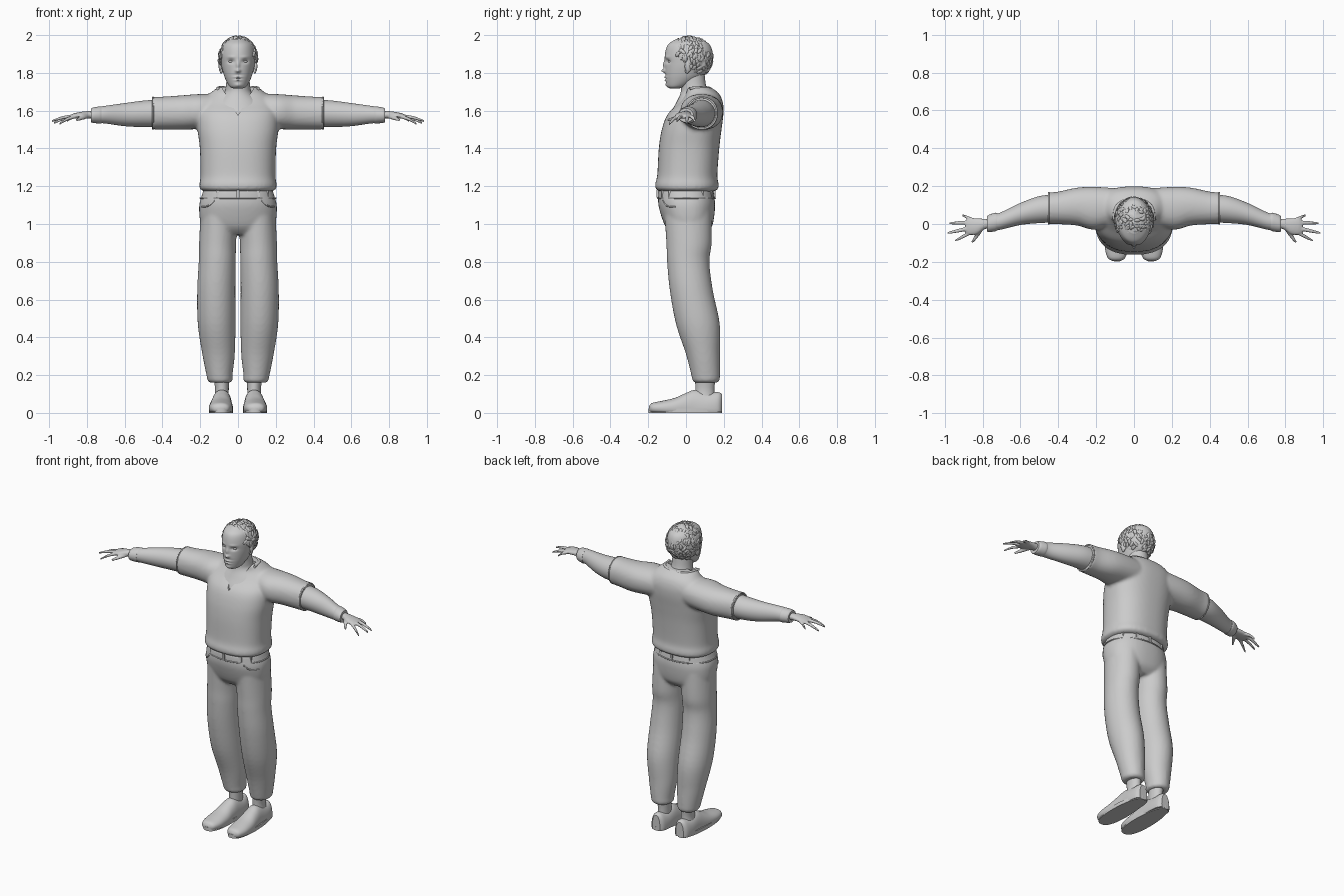
import bpy, bmesh, math, random
from mathutils import Vector, Matrix, noise

random.seed(4)
cube = bpy.data.objects.get("Cube")
if cube:
    bpy.data.objects.remove(cube)

grey = bpy.data.materials.new("plain grey")
grey.use_nodes = True
COLOUR = (0.6, 0.6, 0.6, 1)
grey.diffuse_color = COLOUR
grey.node_tree.nodes["Principled BSDF"].inputs["Base Color"].default_value = COLOUR


def catmull(a, b, c, d, t):
    return [0.5 * (2 * q + (r - p) * t + (2 * p - 5 * q + 4 * r - s) * t * t
                   + (3 * q - p - 3 * r + s) * t ** 3) for p, q, r, s in zip(a, b, c, d)]


def loft(bm, axis, rings, n=40, steps=5, power=2.0):
    """Skin smooth rings (x, y, z, radius a, radius b) set square to an axis."""
    pts = [rings[0]] + list(rings) + [rings[-1]]
    path = [catmull(*pts[i:i + 4], k / steps) for i in range(len(rings) - 1) for k in range(steps)]
    path.append(rings[-1])
    loops = []
    for x, y, z, a, b in path:
        loop = []
        for i in range(n):
            c, s = math.cos(math.tau * i / n), math.sin(math.tau * i / n)
            u = a * math.copysign(abs(c) ** (2 / power), c)
            v = b * math.copysign(abs(s) ** (2 / power), s)
            offset = {"x": (0, u, v), "y": (u, 0, v), "z": (u, v, 0)}[axis]
            loop.append(bm.verts.new(Vector((x, y, z)) + Vector(offset)))
        loops.append(loop)
    for p, q in zip(loops, loops[1:]):
        for i in range(n):
            bm.faces.new((p[i], p[(i + 1) % n], q[(i + 1) % n], q[i]))
    bm.faces.new(loops[0])
    bm.faces.new(loops[-1])


def ball(bm, centre, size, sub=3, turn=Matrix()):
    m = Matrix.Translation(centre) @ turn @ Matrix.Diagonal((*size, 1))
    bmesh.ops.create_icosphere(bm, subdivisions=sub, radius=1, matrix=m)


def box(bm, centre, size):
    m = Matrix.Translation(centre) @ Matrix.Diagonal((*size, 1))
    bmesh.ops.create_cube(bm, size=1, matrix=m)


def finish(name, bm, mirror=False, voxel=0, smooth=0, cutter=None, angle=40):
    """Turn the bmesh into an object, blend its pieces and bake its modifiers."""
    bmesh.ops.recalc_face_normals(bm, faces=bm.faces)
    mesh = bpy.data.meshes.new(name)
    bm.to_mesh(mesh)
    bm.free()
    ob = bpy.data.objects.new(name, mesh)
    bpy.context.collection.objects.link(ob)
    if mirror:
        ob.modifiers.new("mirror", "MIRROR").use_mirror_merge = False
    if voxel:
        m = ob.modifiers.new("blend", "REMESH")
        m.mode, m.voxel_size = "VOXEL", voxel
    if smooth:
        m = ob.modifiers.new("soften", "SMOOTH")
        m.factor, m.iterations = 0.5, smooth
    if cutter:
        m = ob.modifiers.new("cut", "BOOLEAN")
        m.operation, m.object, m.solver = "DIFFERENCE", cutter, "EXACT"
    dg = bpy.context.evaluated_depsgraph_get()
    ob.data = bpy.data.meshes.new_from_object(ob.evaluated_get(dg))
    ob.modifiers.clear()
    ob.data.materials.clear()
    ob.data.materials.append(grey)
    bpy.ops.object.select_all(action="DESELECT")
    ob.select_set(True)
    bpy.context.view_layer.objects.active = ob
    bpy.ops.object.shade_smooth_by_angle(angle=math.radians(angle))
    return ob


def tube(name, points, radius, cyclic=False, mirror=False):
    """Thin smooth piping through a few points."""
    cu = bpy.data.curves.new(name, "CURVE")
    cu.dimensions, cu.bevel_depth, cu.use_fill_caps = "3D", radius, True
    sp = cu.splines.new("BEZIER")
    sp.bezier_points.add(len(points) - 1)
    for bp, co in zip(sp.bezier_points, points):
        bp.co = co
        bp.handle_left_type = bp.handle_right_type = "AUTO"
    sp.use_cyclic_u = cyclic
    temp = bpy.data.objects.new(name, cu)
    bm = bmesh.new()
    bm.from_mesh(temp.to_mesh())
    temp.to_mesh_clear()
    bpy.data.objects.remove(temp)
    return finish(name, bm, mirror)


# Sweater: torso blended with short wide sleeves, then cut with a V neck
bm = bmesh.new()
bmesh.ops.create_cone(bm, cap_ends=True, segments=3, radius1=1, radius2=1, depth=1)
corners = [(0, 1.575), (0.118, 1.78), (-0.118, 1.78)]
low = sorted((v for v in bm.verts if v.co.z < 0), key=lambda v: math.atan2(v.co.y, v.co.x))
high = sorted((v for v in bm.verts if v.co.z > 0), key=lambda v: math.atan2(v.co.y, v.co.x))
for verts, y in ((low, -0.4), (high, 0.07)):
    for v, (x, z) in zip(verts, corners):
        v.co = (x, y, z)
cutter = finish("neck_cutter", bm)
cutter.hide_render = True

bm = bmesh.new()
loft(bm, "z", [(0, .005, 1.172, .18, .145), (0, .005, 1.188, .203, .166), (0, .005, 1.215, .204, .167),
               (0, .007, 1.26, .198, .159), (0, .016, 1.4, .202, .16), (0, .03, 1.5, .214, .158),
               (0, .05, 1.58, .215, .148), (0, .078, 1.64, .2, .118), (0, .085, 1.69, .15, .09),
               (0, .06, 1.725, .106, .07)], n=56, power=2.4)
loft(bm, "x", [(.05, .1, 1.605, .085, .085), (.2, .083, 1.596, .113, .092), (.3, .092, 1.59, .1, .091),
               (.4, .085, 1.587, .086, .087), (.455, .083, 1.587, .084, .087)], power=2.2)
finish("sweater", bm, True, .01, 5, cutter)
bpy.data.objects.remove(cutter)
tube("neckline_trim", [(-.108, .02, 1.718), (-.085, .1, 1.722), (0, .128, 1.716), (.085, .1, 1.722),
                       (.108, .02, 1.718)], .008)
ring = [(.45, .083 + .081 * math.cos(a), 1.587 + .083 * math.sin(a)) for a in
        [math.tau * i / 16 for i in range(16)]]
tube("sleeve_edge", ring, .005, True, True)

# Neck and upper chest seen in the neckline
bm = bmesh.new()
loft(bm, "z", [(0, .03, 1.5, .18, .14), (0, .05, 1.58, .17, .136), (0, .062, 1.64, .14, .115),
               (0, .05, 1.69, .078, .08), (0, .04, 1.73, .064, .067), (0, .03, 1.8, .06, .068)])
finish("neck", bm)

# Lower arms with a loose cuff
bm = bmesh.new()
loft(bm, "x", [(.4, .083, 1.587, .074, .074), (.5, .076, 1.583, .071, .07), (.6, .053, 1.579, .058, .061),
               (.7, .017, 1.579, .046, .047), (.735, .01, 1.577, .043, .043)])
loft(bm, "x", [(.722, .012, 1.577, .046, .045), (.735, .01, 1.577, .049, .045),
               (.765, .003, 1.576, .046, .041), (.777, 0, 1.575, .04, .037)])
finish("lower_arm", bm, True)

# Hands: flat palm blended with spread fingers and thumb
bm = bmesh.new()
loft(bm, "x", [(.75, .003, 1.576, .025, .022), (.79, 0, 1.578, .028, .02), (.83, -.012, 1.576, .042, .018),
               (.87, -.014, 1.571, .044, .014), (.89, -.014, 1.567, .034, .009)], n=24)
for y0, x1, y1, z1 in ((.02, .905, .046, 1.545), (.008, .975, .004, 1.535),
                       (-.018, .985, -.048, 1.545), (-.038, .945, -.088, 1.53)):
    root, tip = Vector((.85, y0, 1.572)), Vector((x1, y1, z1))
    mid = root.lerp(tip, .55) + Vector((0, 0, .007))
    loft(bm, "x", [(*root, .011, .011), (*mid, .0105, .009), (*tip, .006, .006)], n=12)
loft(bm, "y", [(.8, -.015, 1.572, .014, .013), (.825, -.055, 1.562, .013, .011),
               (.855, -.098, 1.55, .007, .007)], n=12)
finish("hand", bm, True, .005, 2)

# Trousers: hips blended with two legs
bm = bmesh.new()
loft(bm, "z", [(0, .015, .945, .12, .085), (0, .014, .99, .192, .125), (0, .005, 1.09, .206, .149),
               (0, .001, 1.15, .192, .148), (0, 0, 1.185, .182, .144)], n=56, power=2.3)
loft(bm, "z", [(.1, .01, 1.06, .098, .125), (.108, .016, .9, .098, .12), (.11, .012, .8, .098, .112),
               (.115, .028, .65, .101, .114), (.113, .063, .47, .1, .116), (.103, .09, .31, .086, .09),
               (.098, .104, .2, .069, .076), (.095, .106, .172, .066, .072), (.095, .106, .16, .055, .06)])
finish("trousers", bm, True, .01, 4)

# Belt loops and pocket seams
bm = bmesh.new()
for a in (35, 62, 90, 125, 235, 270, 305, 325):
    c, s = math.cos(math.radians(a)), math.sin(math.radians(a))
    box(bm, (.189 * c, .149 * s, 1.16), (.014, .014, .04))
finish("belt_loops", bm)
tube("waistband_seam", [(.2 * math.cos(a), .002 + .152 * math.sin(a), 1.137) for a in
                        [math.tau * i / 16 for i in range(16)]], .004, True)
tube("pocket_seam", [(.125, -.122, 1.125), (.155, -.104, 1.098), (.194, -.055, 1.09)], .004, mirror=True)

# Ankles, shoes and soles
bm = bmesh.new()
loft(bm, "z", [(.09, .1, .05, .04, .055), (.085, .1, .12, .036, .05), (.09, .102, .2, .042, .056)])
finish("ankle", bm, True)
bm = bmesh.new()
loft(bm, "y", [(.093, -.196, .022, .018, .012), (.093, -.18, .025, .045, .027), (.092, -.13, .025, .061, .038),
               (.09, -.06, .025, .063, .054), (.088, .0, .025, .058, .08), (.086, .05, .025, .055, .097),
               (.086, .12, .025, .054, .083), (.086, .17, .025, .046, .085), (.086, .19, .025, .028, .075)],
     power=2.2)
for v in bm.verts:
    v.co.z = max(v.co.z, .004)
finish("shoe", bm, True)
bm = bmesh.new()
rim = []
for i in range(40):
    a = math.tau * i / 40
    y = -.004 + .195 * math.sin(a)
    rim.append(bm.verts.new((.09 + (.062 - .03 * y) * math.copysign(abs(math.cos(a)) ** .75, math.cos(a)), y, 0)))
face = bm.faces.new(rim)
top = bmesh.ops.extrude_face_region(bm, geom=[face])["geom"]
bmesh.ops.translate(bm, vec=(0, 0, .024), verts=[v for v in top if isinstance(v, bmesh.types.BMVert)])
finish("sole", bm, True)

# Head: smooth skull with the face pressed in and pulled out by soft dents and bumps
bm = bmesh.new()
loft(bm, "z", [(0, -.06, 1.718, .025, .025), (0, -.045, 1.73, .046, .055), (0, -.015, 1.77, .068, .094),
               (0, 0, 1.81, .081, .111), (0, .01, 1.85, .089, .121), (0, .015, 1.9, .092, .126),
               (0, .015, 1.95, .08, .11), (0, .015, 1.98, .045, .065)], n=96, steps=10)
features = [(.037, 1.861, .016, .010, .013), (-.037, 1.861, .016, .010, .013),
            (.036, 1.884, .02, .006, -.004), (-.036, 1.884, .02, .006, -.004),
            (0, 1.842, .009, .022, -.011), (0, 1.811, .012, .009, -.019), (0, 1.789, .03, .006, .003),
            (0, 1.777, .018, .004, -.006), (0, 1.769, .022, .0025, .005), (0, 1.761, .016, .004, -.006),
            (0, 1.735, .018, .01, -.006)]
for v in bm.verts:
    if v.co.y < 0:
        x, z = v.co.x, v.co.z
        v.co.y += sum(d * math.exp(-((x - fx) / rx) ** 2 - ((z - fz) / rz) ** 2)
                      for fx, fz, rx, rz, d in features)
finish("head", bm, angle=70)
bm = bmesh.new()
ball(bm, (.037, -.083, 1.861), (.013, .012, .008))
finish("eye", bm, True)
bm = bmesh.new()
ball(bm, (.091, .012, 1.835), (.01, .02, .032), turn=Matrix.Rotation(.35, 4, "Z"))
ball(bm, (.089, .006, 1.81), (.008, .011, .013))
finish("ear", bm, True)

# Hair: rough cap that tucks into the head below the hairline, covered in locks
bm = bmesh.new()
centre, size = Vector((0, .02, 1.878)), Vector((.101, .119, .114))


def hairy(co):
    return co.y > 1.84 - co.z and co.z > 1.765


ball(bm, centre, size, 5)
for v in bm.verts:
    out = v.co - centre
    bump = 1 + .05 * noise.noise(v.co * 45) + .02 * noise.noise(v.co * 110)
    v.co = centre + out * (bump if hairy(v.co) else .78)
for i in range(260):
    d = Vector((random.gauss(0, 1), random.gauss(0, 1), random.gauss(0, 1))).normalized()
    co = centre + d * size
    if hairy(co):
        turn = d.to_track_quat("Z", "Y").to_matrix().to_4x4()
        turn = turn @ Matrix.Rotation(random.uniform(-.9, .9), 4, "Z") @ Matrix.Rotation(.2, 4, "X")
        ball(bm, co, (.010, .019, .006), 2, turn)
for v in bm.verts:
    v.co.z = min(v.co.z, 2)
finish("hair", bm)
